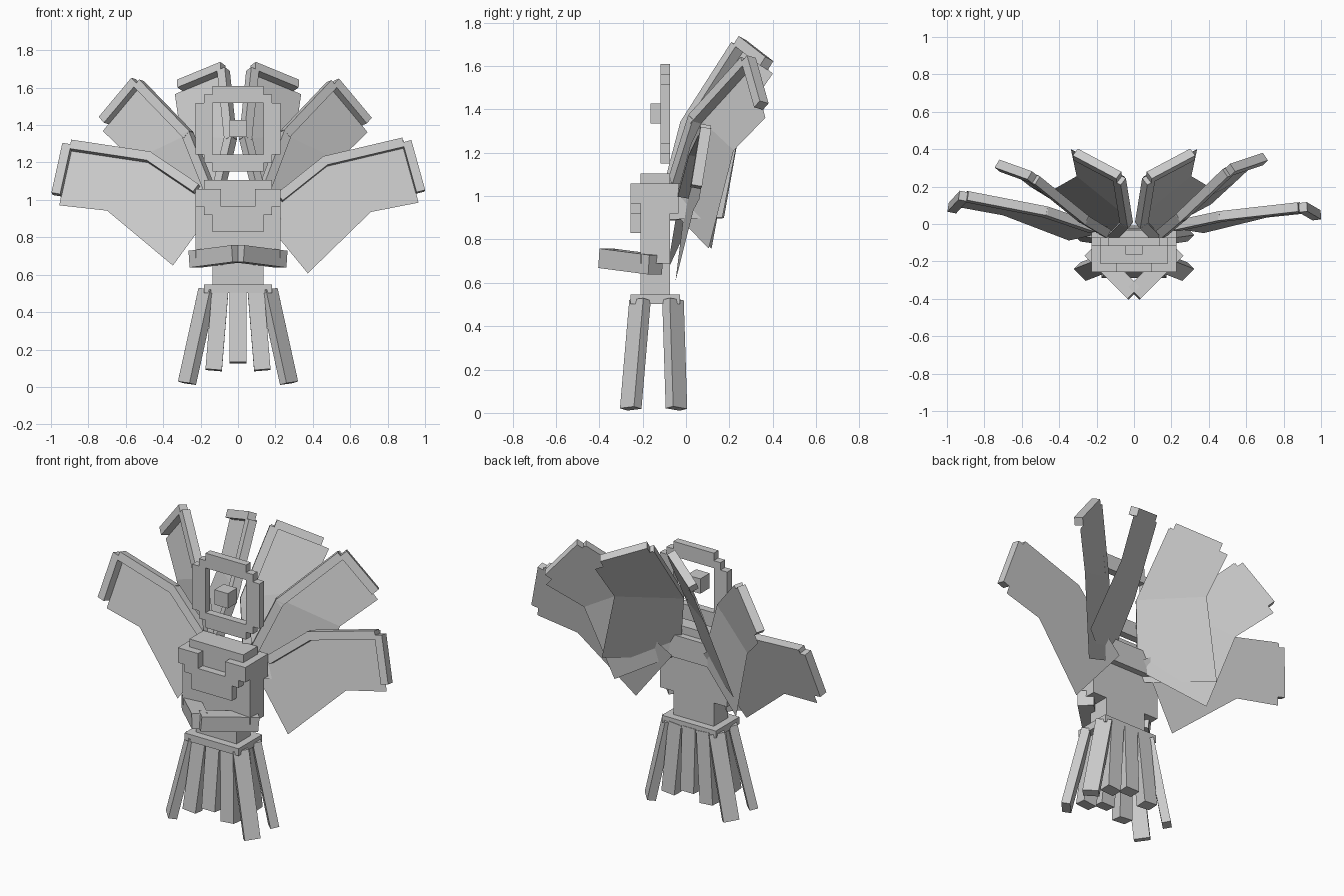
import bpy, bmesh, math
from mathutils import Vector, Matrix

if "Cube" in bpy.data.objects:
    bpy.data.objects.remove(bpy.data.objects["Cube"])

V = 0.0457  # size of one block
grey = bpy.data.materials.new("stone_grey")
grey.diffuse_color = (0.6, 0.6, 0.6, 1)
grey.use_nodes = True
grey.node_tree.nodes["Principled BSDF"].inputs["Base Color"].default_value = grey.diffuse_color


def finish(name, bm):
    bmesh.ops.recalc_face_normals(bm, faces=bm.faces)
    me = bpy.data.meshes.new(name)
    bm.to_mesh(me)
    bm.free()
    me.materials.append(grey)
    ob = bpy.data.objects.new(name, me)
    bpy.context.collection.objects.link(ob)
    return ob


def add_box(bm, x, y, z):
    """Axis-aligned box from three (min, max) ranges."""
    size = Matrix.Diagonal((x[1] - x[0], y[1] - y[0], z[1] - z[0], 1))
    mid = Matrix.Translation((sum(x) / 2, sum(y) / 2, sum(z) / 2))
    bmesh.ops.create_cube(bm, size=1, matrix=mid @ size)


def box(name, x, y, z):
    bm = bmesh.new()
    add_box(bm, x, y, z)
    return finish(name, bm)


def beam(name, a, b, width, height, side):
    """Box running from a to b; side is the direction of its width."""
    a, b = Vector(a), Vector(b)
    d = (b - a).normalized()
    s = Vector(side)
    s = (s - d * s.dot(d)).normalized()
    t = d.cross(s)
    m = Matrix((s * width, t * height, b - a)).transposed().to_4x4()
    m.translation = (a + b) / 2
    bm = bmesh.new()
    bmesh.ops.create_cube(bm, size=1, matrix=m)
    return finish(name, bm)


def stepped_plate(name, rows, top, y):
    """Rows of (inner, outer, count) in blocks, mirrored in x, going down."""
    bm = bmesh.new()
    z = top
    for inner, outer, n in rows:
        spans = [(-outer, outer)] if inner == 0 else [(-outer, -inner), (inner, outer)]
        for s in spans:
            add_box(bm, (s[0] * V, s[1] * V), y, (z - n * V, z))
        z -= n * V
    return finish(name, bm)


# Floating head ring with a cube eye
stepped_plate("head_ring", [(0, 3, 1), (0, 4, 1), (3, 5, 6), (0, 4, 1), (0, 3, 1)],
              1.608, (-0.118, -0.073))
box("eye", (-V, V), (-0.164, -0.073), (1.335, 1.426))

# Body
box("neck", (-4 * V, 4 * V), (-0.21, -0.073), (1.0, 1.105))
box("collar", (-5 * V, 5 * V), (-0.21, -0.073), (1.01, 1.057))
box("back_plate", (-5 * V, 5 * V), (-0.073, -0.035), (0.92, 1.057))
stepped_plate("chest_plate", [(2, 5, 2), (0, 4, 1), (0, 3, 2)], 1.057, (-0.256, -0.21))
box("torso", (-5 * V, 5 * V), (-0.21, -0.073), (0.69, 1.01))
box("waist", (-3 * V, 3 * V), (-0.21, -0.073), (0.54, 0.69))
box("hip_plate", (-4 * V, 4 * V), (-0.256, -0.028), (0.503, 0.547))

# Arms folded forward, meeting at the front
for s, side in ((-1, "left"), (1, "right")):
    beam(side + "_arm", (s * 0.23, -0.14, 0.683), (0, -0.37, 0.713),
         0.09, 0.09, (1, s, 0))

# Two rows of splayed legs: flat diagonal ones at the corners, square ones between
for row, ys, yt, yb in (("front", -1, -0.212, -0.255), ("back", 1, -0.06, -0.044)):
    for s, side in ((-1, "left"), (1, "right")):
        beam(f"{row}_{side}_corner_leg", (s * 0.163, yt, 0.52), (s * 0.273, yb, 0.02),
             0.09, 0.05, (1, -s * ys, 0))
        beam(f"{row}_{side}_inner_leg", (s * 0.095, yt, 0.52), (s * 0.13, yb, 0.09),
             0.088, 0.07, (1, 0, 0))
    beam(f"{row}_middle_leg", (0, yt, 0.52), (0, yb, 0.13), 0.09, 0.07, (1, 0, 0))


# Wings: jointed spar, folded tip and a thin membrane on the back of the spar
def wing(name, knee, corner, tip, fold):
    k, c, t = Vector(knee), Vector(corner), Vector(tip)
    u = (c - k).normalized()
    w = c - t
    w = (w - u * w.dot(u)).normalized()
    n = u.cross(w)
    if n.y < 0:
        n = -n
    crease = Vector((0.175, -0.32)).normalized()

    def at(a, b, back=0.0):
        d = max(0, a * crease.y - b * crease.x)  # distance past the crease
        return c + u * (a - 0.455) + w * b + n * (d * fold + back)

    beam(name + "_inner_spar", at(-0.285, -0.135), at(0.008, 0.003), 0.05, 0.05, n)
    beam(name + "_outer_spar", at(-0.008, 0), at(0.432, 0), 0.05, 0.05, n)
    beam(name + "_tip", at(0.452, 0.0), at(0.458, -0.28), 0.05, 0.048, n)
    bm = bmesh.new()
    outline = [(0, 0.02), (0.44, 0.02), (0.436, -0.33), (0.175, -0.32),
               (-0.235, -0.565), (-0.42, -0.17), (-0.29, -0.115)]
    vs = [bm.verts.new(at(*p, 0.0255)) for p in outline]
    bm.faces.new(vs[:4])
    bm.faces.new([vs[0]] + vs[3:])
    finish(name + "_membrane", bm)


wing("right_lower_wing", (0.46, 0.04, 1.205), (0.905, 0.09, 1.31), (0.975, 0.045, 1.035), 0)
wing("left_lower_wing", (-0.45, 0.06, 1.225), (-0.915, 0.15, 1.295), (-0.98, 0.085, 1.025), 0)
wing("right_middle_wing", (0.25, 0.035, 1.35), (0.515, 0.29, 1.63), (0.71, 0.365, 1.43), 0.16)
wing("left_middle_wing", (-0.25, 0.01, 1.33), (-0.545, 0.25, 1.635), (-0.75, 0.335, 1.445), 0.16)
for s, side, f in ((-1, "left", 0.1), (1, "right", 0.08)):
    wing(side + "_upper_wing", (s * 0.04, 0, 1.32), (s * 0.08, 0.25, 1.71),
         (s * 0.315, 0.39, 1.64), f)
